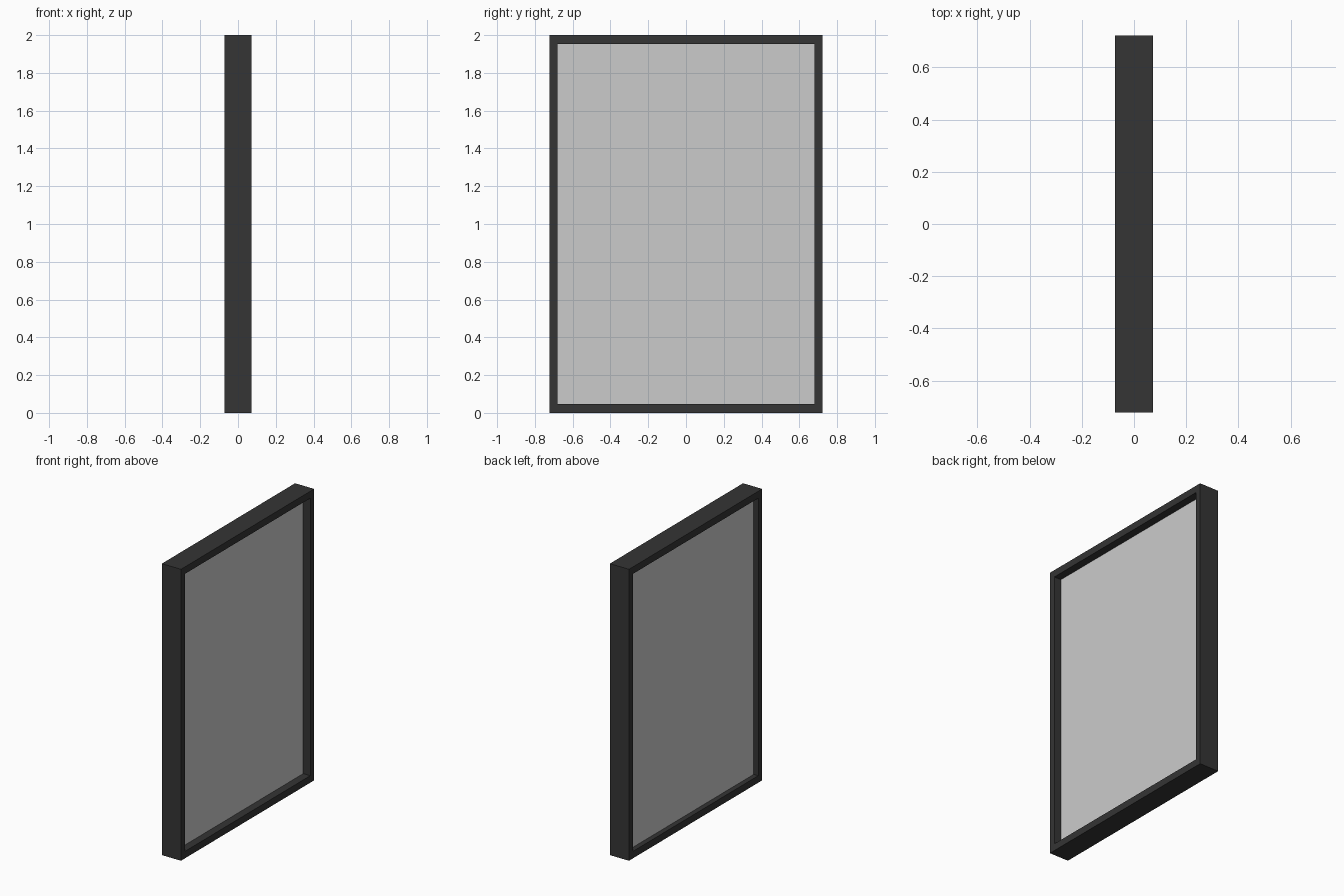
import bpy, bmesh

if "Cube" in bpy.data.objects:
    bpy.data.objects.remove(bpy.data.objects["Cube"])

HX, HY, H = 0.0725, 0.722, 2.0      # half depth, half width, height
BY, BZ = 0.042, 0.048               # border widths

dark = bpy.data.materials.new("dark_frame")
dark.diffuse_color = (0.035, 0.035, 0.035, 1)
dark.use_nodes = True
dark.node_tree.nodes["Principled BSDF"].inputs["Base Color"].default_value = dark.diffuse_color


def finish(bm, name, mat=None):
    bmesh.ops.recalc_face_normals(bm, faces=bm.faces)
    me = bpy.data.meshes.new(name)
    bm.to_mesh(me)
    bm.free()
    ob = bpy.data.objects.new(name, me)
    bpy.context.collection.objects.link(ob)
    if mat:
        me.materials.append(mat)
    return ob


def ring(bm, x, hy, z0, z1):
    return [bm.verts.new((x, y, z)) for y, z in
            ((-hy, z0), (hy, z0), (hy, z1), (-hy, z1))]


# Rectangular frame: outer and inner loops on both faces, bridged around
bm = bmesh.new()
loops = [ring(bm, HX, HY, 0, H), ring(bm, HX, HY - BY, BZ, H - BZ),
         ring(bm, -HX, HY - BY, BZ, H - BZ), ring(bm, -HX, HY, 0, H)]
for a, b in zip(loops, loops[1:] + loops[:1]):
    for i in range(4):
        j = (i + 1) % 4
        bm.faces.new((a[i], a[j], b[j], b[i]))
finish(bm, "frame", dark)

# Recessed panel, set deeper on the +x side
X0, X1 = -0.038, 0.019
bm = bmesh.new()
bmesh.ops.create_cube(bm, size=1)
bmesh.ops.scale(bm, vec=(X1 - X0, 2 * (HY - BY), H - 2 * BZ), verts=bm.verts)
bmesh.ops.translate(bm, vec=((X0 + X1) / 2, 0, H / 2), verts=bm.verts)
finish(bm, "panel")
